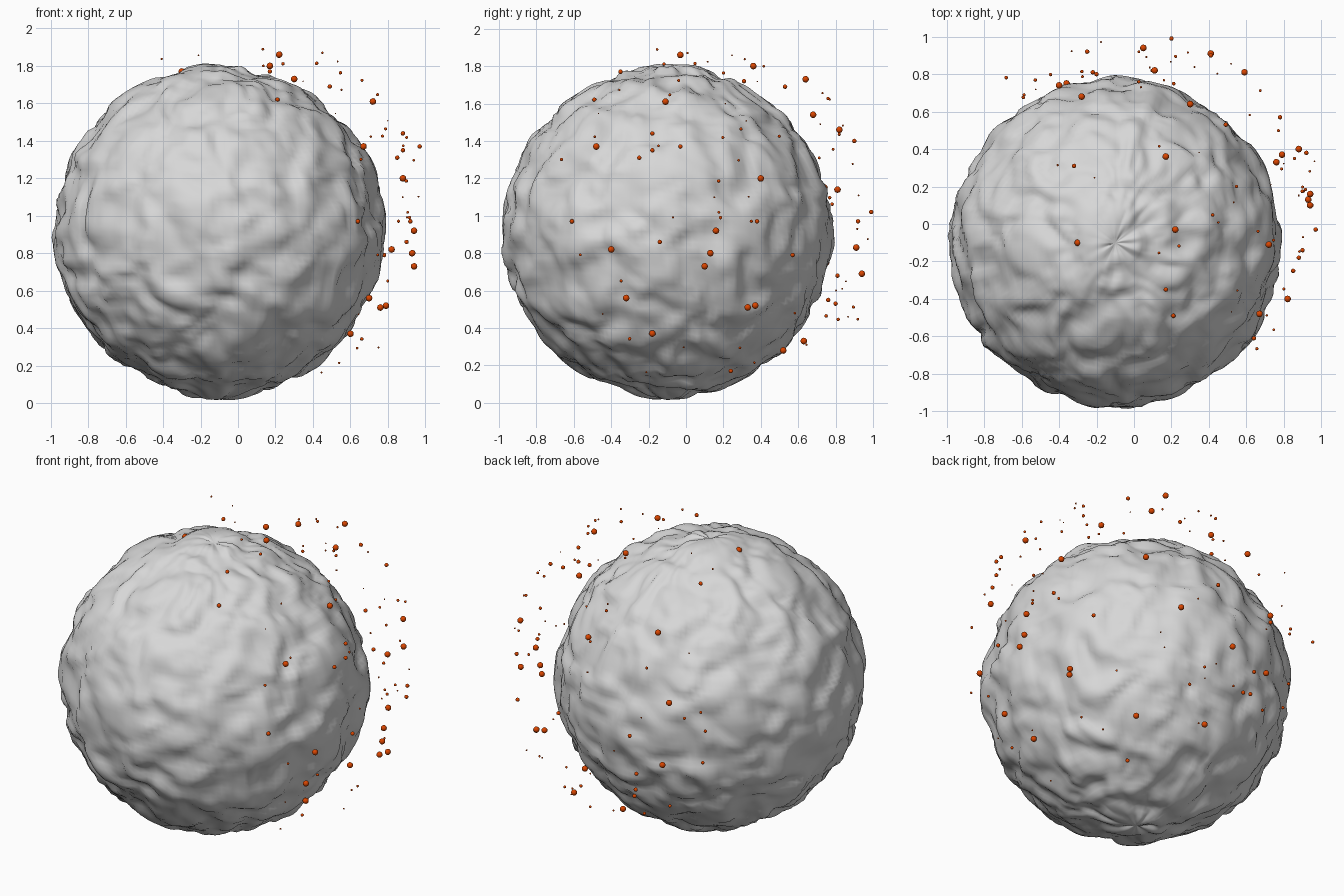
import bpy
import bmesh
import math
import random
from mathutils import Vector, Matrix, noise

old_cube = bpy.data.objects.get("Cube")
if old_cube:
    bpy.data.objects.remove(old_cube, do_unlink=True)


def make_material(name, colour, roughness):
    mat = bpy.data.materials.new(name)
    mat.use_nodes = True
    mat.diffuse_color = (*colour, 1)
    shader = mat.node_tree.nodes["Principled BSDF"]
    shader.inputs["Base Color"].default_value = (*colour, 1)
    shader.inputs["Roughness"].default_value = roughness
    return mat


def finish(bm, name, mat):
    """Turn a bmesh into a smooth shaded object of one colour."""
    mesh = bpy.data.meshes.new(name)
    for face in bm.faces:
        face.smooth = True
    bm.to_mesh(mesh)
    bm.free()
    mesh.materials.append(mat)
    obj = bpy.data.objects.new(name, mesh)
    bpy.context.collection.objects.link(obj)
    return obj


rock_grey = make_material("rock grey", (0.68, 0.68, 0.68), 0.8)
ember_orange = make_material("ember orange", (0.7, 0.06, 0), 0.5)


# Rock: a sphere pushed in and out by several sizes of noise
rock_radius = 0.87
rock_centre = Vector((-0.1, -0.1, 0.915))
relief_limit = 0.034

# Directions of the larger knobs
knobs = [Vector(d).normalized() for d in (
    (-0.9, -0.1, -0.1), (-0.53, 0, 0.74), (-0.07, 0.05, 0.9),
    (0.88, 0.1, 0.36), (0.8, 0.45, 0), (0.7, -0.56, 0),
    (0, 0.34, -0.87), (0, -0.05, -0.9), (0, -0.9, 0.05),
)]


def relief(d):
    p = d + noise.noise_vector(d * 3) * 0.12
    lumps = noise.noise(p * 5.5) * 0.045
    dents = (abs(noise.noise(p * 7 + Vector((2, 7, 4)))) - 0.2) * 0.03
    grain = noise.noise(p * 15) * 0.01
    bumps = sum(math.exp((d.dot(k) - 1) * 60) for k in knobs) * 0.03
    # Creases that gather at the two poles
    spread = math.hypot(d.x, d.y)
    angle = math.atan2(d.y, d.x)
    ring = Vector((math.cos(angle), math.sin(angle), d.z)) * 2.5
    crease = noise.noise(ring) * 0.035 * math.exp(-(spread / 0.22) ** 2)
    crease *= min(1, spread / 0.1)
    total = lumps + dents + grain + bumps + crease
    return relief_limit * math.tanh(total / relief_limit)


bm = bmesh.new()
bmesh.ops.create_uvsphere(bm, u_segments=160, v_segments=96, radius=1)
for v in bm.verts:
    direction = v.co.normalized()
    v.co = rock_centre + direction * (rock_radius + relief(direction))
finish(bm, "rock", rock_grey)


# Embers: small beads floating over one half of the rock
def add_bead(bm, place, radius):
    bmesh.ops.create_icosphere(bm, subdivisions=2, radius=radius,
                               matrix=Matrix.Translation(place))


large_beads = [
    (0.22, -0.03, 1.86), (0.17, 0.36, 1.8), (0.3, 0.64, 1.73),
    (0.72, -0.11, 1.61), (0.67, -0.48, 1.37), (0.88, 0.4, 1.2),
    (0.94, 0.16, 0.92), (0.82, -0.4, 0.82), (0.93, 0.13, 0.8),
    (0.94, 0.1, 0.73), (0.7, -0.32, 0.56), (0.76, 0.33, 0.51),
    (0.79, 0.37, 0.52), (0.6, -0.18, 0.37), (0.11, 0.82, 1.46),
    (-0.28, 0.68, 1.54), (0.59, 0.81, 1.14), (0.41, 0.91, 0.83),
    (0.05, 0.94, 0.69), (-0.4, 0.74, 1.15), (0, 0.63, 0.33),
    (0.42, 0.52, 0.28), (-0.3, -0.1, 1.77), (-0.63, 0.54, 1.1),
    (-0.36, 0.75, 0.75),
]
medium_beads = [
    (0.17, -0.35, 1.77), (0.97, -0.03, 1.37), (0.92, 0.38, 0.97),
    (0.64, -0.61, 0.97), (0.88, -0.18, 1.44), (0.88, -0.18, 1.35),
    (0.85, -0.25, 1.31), (0.9, -0.14, 0.86), (0.21, -0.49, 1.62),
    (0.41, 0.9, 1.4), (0.78, 0.57, 0.79), (-0.32, 0.31, 1.72),
    (0.25, 0.24, 0.17), (0.2, 0.99, 1.02), (0.49, 0.53, 1.69),
    (-0.18, 0.76, 0.55), (-0.2, 0.8, 0.53), (-0.22, 0.81, 0.68),
    (-0.25, 0.92, 0.97),
]

bm = bmesh.new()
for place in large_beads:
    add_bead(bm, place, 0.018)
for place in medium_beads:
    add_bead(bm, place, 0.012)

# Scattered specks between the beads
rng = random.Random(4)
facing = Vector((0.7, 0.65, 0.1))
middle = Vector((0, 0, 0.95))
count = 0
while count < 65:
    direction = Vector([rng.gauss(0, 1) for _ in range(3)]).normalized()
    place = middle + direction * rng.uniform(0.9, 1.05)
    inside = max(place.x, place.y) < 0.98 and 0.16 < place.z < 1.9
    if direction.dot(facing) > 0 and inside:
        add_bead(bm, place, rng.uniform(0.003, 0.01))
        count += 1
finish(bm, "embers", ember_orange)
